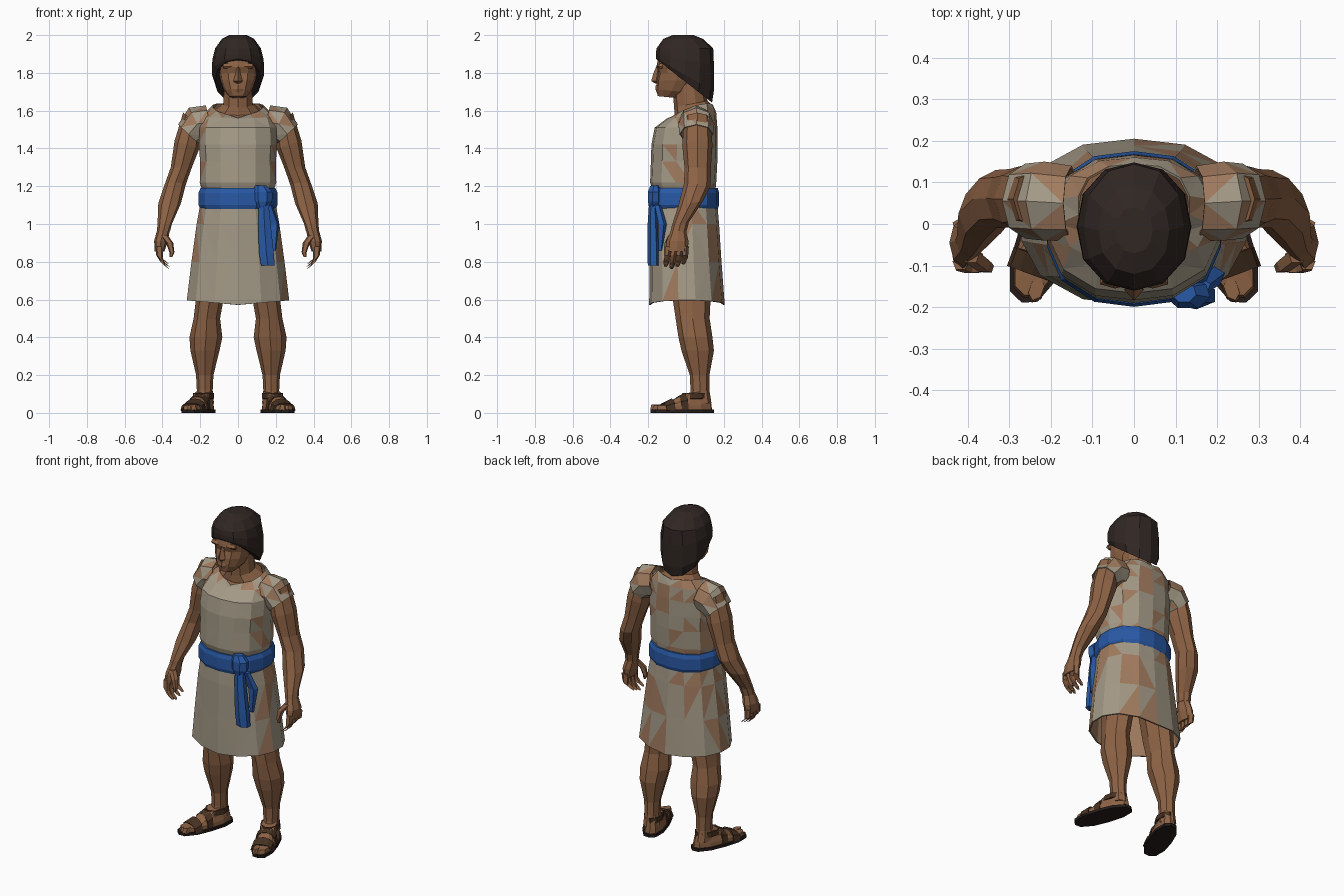
import bpy, bmesh, math, random
from mathutils import Matrix, Vector

random.seed(4)


def material(name, r, g, b):
    m = bpy.data.materials.new(name)
    m.diffuse_color = (r, g, b, 1)
    return m


SKIN = material("skin", .27, .125, .06)
CLOTH = material("cloth", .37, .32, .24)
LINING = material("lining", .36, .2, .115)
BLUE = material("blue", .022, .1, .38)
HAIR = material("hair", .03, .02, .017)
LEATHER = material("leather", .06, .03, .015)
SOLE = material("sole", .018, .012, .01)


def finish(name, bm, mats, mirror=False, matrix=None, thick=0):
    if matrix:
        bmesh.ops.transform(bm, matrix=matrix, verts=bm.verts)
    bmesh.ops.recalc_face_normals(bm, faces=bm.faces)
    me = bpy.data.meshes.new(name)
    bm.to_mesh(me)
    bm.free()
    ob = bpy.data.objects.new(name, me)
    bpy.context.collection.objects.link(ob)
    for m in mats:
        me.materials.append(m)
    if thick:
        s = ob.modifiers.new("thickness", 'SOLIDIFY')
        s.thickness = thick
        s.material_offset = len(mats) - 1
    if mirror:
        ob.modifiers.new("mirror", 'MIRROR')
    return ob


# Skin through oval rings: (cx, cy, cz, rx, ry, slope in x, slope in y, side lift)
def loft(name, rings, n, *mats, p=2.0, caps=True, patches=0, **kw):
    bm = bmesh.new()
    loops = []
    for r in rings:
        cx, cy, cz, rx, ry, tx, ty, lift = tuple(r) + (0,) * (8 - len(r))
        loop = []
        for i in range(n):
            a = 2 * math.pi * i / n + math.pi / 2
            c, s = math.cos(a), math.sin(a)
            k = (abs(c) ** p + abs(s) ** p) ** (-1 / p)
            x, y = rx * c * k, ry * s * k
            loop.append(bm.verts.new((cx + x, cy + y, cz + tx * x + ty * y + lift * abs(c))))
        loops.append(loop)
    for a, b in zip(loops, loops[1:]):
        for i in range(n):
            j = (i + 1) % n
            bm.faces.new((a[i], a[j], b[j], b[i]))
    if caps:
        bm.faces.new(loops[0])
        bm.faces.new(loops[-1])
    if patches:  # lining showing through on sides and back
        bmesh.ops.triangulate(bm, faces=bm.faces)
        for f in bm.faces:
            if f.calc_center_median().y > -.08 and random.random() < patches:
                f.material_index = 1
    return finish(name, bm, mats, **kw)


# Tunic
loft("tunic_top", [(0, -.01, 1.17, .19, .165), (0, -.015, 1.22, .205, .175),
                   (0, -.01, 1.33, .203, .176), (0, -.008, 1.42, .21, .175),
                   (0, 0, 1.51, .205, .166), (0, .03, 1.575, .185, .13, 0, .12),
                   (0, .045, 1.595, .135, .1, 0, .3, .03)],
     14, CLOTH, LINING, p=2.4, caps=False, patches=.4, thick=.006)
loft("tunic_skirt", [(0, -.01, 1.12, .2, .175), (0, -.008, 1.0, .222, .183),
                     (0, -.002, .8, .25, .19), (0, .005, .572, .275, .2, 0, 0, .025)],
     14, CLOTH, LINING, p=2.3, caps=False, patches=.45, thick=.008)
loft("sleeve", [(.15, .05, 1.54, .02, .09, 4.4), (.215, .055, 1.53, .045, .095, 1.9),
                (.262, .055, 1.475, .055, .09, .95)],
     8, CLOTH, LINING, caps=False, patches=.4, thick=.006, mirror=True)

# Belt with knot and hanging ends
loft("belt", [(0, -.012, 1.08, .2, .18), (0, -.012, 1.1, .212, .187),
              (0, -.012, 1.165, .212, .187), (0, -.012, 1.19, .2, .18)], 14, BLUE, p=2.4)
loft("belt_knot", [(.13, -.17, 1.085, .03, .025), (.13, -.168, 1.12, .052, .038),
                   (.13, -.168, 1.17, .055, .038), (.12, -.165, 1.205, .03, .025)], 7, BLUE)
loft("belt_long_end", [(.135, -.175, 1.12, .03, .02), (.14, -.175, 1.0, .038, .028),
                       (.15, -.172, .85, .045, .033), (.158, -.172, .78, .042, .03)], 6, BLUE)
loft("belt_short_end", [(.16, -.15, 1.1, .025, .02), (.19, -.125, 1.0, .03, .025),
                        (.19, -.135, .86, .012, .012)], 5, BLUE)

# Arms and hands
loft("arm", [(.24, .06, 1.55, .05, .07, .8), (.27, .06, 1.42, .066, .08, .3),
             (.3, .062, 1.3, .056, .07), (.332, .06, 1.21, .056, .07, 0, -.1),
             (.362, .025, 1.11, .06, .066, 0, .2), (.388, -.03, 1.0, .038, .045, 0, .2),
             (.395, -.04, .96, .035, .042)], 8, SKIN, mirror=True)
loft("palm", [(.395, -.04, .965, .034, .04), (.408, -.045, .91, .036, .058),
              (.415, -.05, .855, .026, .06)], 8, SKIN, mirror=True)
for i in range(4):
    y = -.095 + .031 * i
    t = .012 * abs(i - 1)
    loft(f"finger_{i + 1}", [(.417, y, .88, .02, .017), (.415, y - .004, .825, .019, .017, .6),
                             (.395, y - .01, .785 + t, .017, .016, .9),
                             (.372, y - .012, .77 + t, .01, .012, 1)], 5, SKIN, mirror=True)
loft("thumb", [(.392, -.075, .94, .022, .022), (.362, -.098, .9, .02, .02),
               (.35, -.105, .85, .014, .015), (.355, -.107, .825, .008, .009)], 5, SKIN, mirror=True)

# Legs
loft("leg", [(.14, .03, .76, .095, .11), (.15, .03, .6, .073, .1), (.165, .035, .5, .07, .09),
             (.17, .05, .4, .087, .09), (.175, .062, .33, .077, .086), (.176, .072, .2, .046, .052),
             (.176, .074, .12, .042, .05), (.175, .075, .05, .048, .06)], 8, SKIN, mirror=True)

# Feet and sandals, turned outward
FOOT = Matrix.Translation((.208, -.02, 0)) @ Matrix.Rotation(math.radians(20), 4, 'Z')
foot = dict(mirror=True, matrix=FOOT)
loft("sole", [(0, 0, 0, .067, .18), (0, 0, .017, .067, .18)], 12, SOLE, p=2.5, **foot)
loft("foot", [(0, 0, .015, .058, .168), (0, .002, .04, .056, .163),
              (0, .03, .065, .046, .125, 0, .15), (0, .07, .11, .042, .07, 0, .2)],
     12, SKIN, p=2.5, **foot)
loft("ankle_strap", [(0, .072, .075, .054, .085), (0, .078, .105, .053, .075)],
     9, LEATHER, caps=False, thick=.012, **foot)


def strap(name, y, w, h, width):
    bm = bmesh.new()
    rows = []
    for k in range(7):
        a = math.pi * k / 6
        rows.append([bm.verts.new((w * math.cos(a), y + d, .012 + (h + d * .5) * math.sin(a) ** .7
                                   if 0 < k < 6 else .012)) for d in (-width, width)])
    for a, b in zip(rows, rows[1:]):
        bm.faces.new((a[0], a[1], b[1], b[0]))
    finish(name, bm, [LEATHER], thick=.01, **foot)


strap("toe_strap", -.085, .064, .052, .024)
strap("instep_strap", -.005, .063, .085, .018)
loft("big_toe", [(-.022, -.14, .015, .022, .032), (-.022, -.138, .045, .018, .028)],
     6, SKIN, **foot)

# Neck and head
loft("neck", [(0, .03, 1.54, .16, .13), (0, .04, 1.6, .125, .1, 0, .25),
              (0, .025, 1.635, .082, .088, 0, .2), (0, .01, 1.76, .075, .085)], 10, SKIN)
loft("head", [(0, -.1, 1.672, .045, .05, 0, -.1), (0, -.075, 1.705, .073, .082, 0, -.1),
              (0, -.05, 1.76, .093, .106), (0, -.045, 1.8, .1, .1), (0, -.042, 1.83, .102, .115),
              (0, -.042, 1.87, .1, .107), (0, -.03, 1.93, .085, .1)], 12, SKIN, p=2.3)
loft("nose", [(0, -.15, 1.745, .012, .015), (0, -.158, 1.757, .024, .026),
              (0, -.152, 1.8, .012, .02), (0, -.145, 1.835, .01, .012)], 4, SKIN)
loft("mouth", [(0, -.14, 1.695, .025, .015), (0, -.14, 1.715, .035, .022),
               (0, -.14, 1.735, .025, .02)], 6, SKIN)
loft("brow", [(.045, -.132, 1.822, .035, .01), (.045, -.135, 1.835, .042, .02),
              (.045, -.132, 1.85, .035, .012)], 6, SKIN, mirror=True)
loft("hair", [(0, -.015, 2.0, .045, .055), (0, -.015, 1.98, .085, .105),
              (0, -.006, 1.93, .121, .15), (0, -.006, 1.87, .136, .154, 0, -.2),
              (0, -.006, 1.79, .138, .153, 0, -.58), (0, -.01, 1.758, .122, .148, 0, -.78)],
     12, HAIR, p=2.2)
